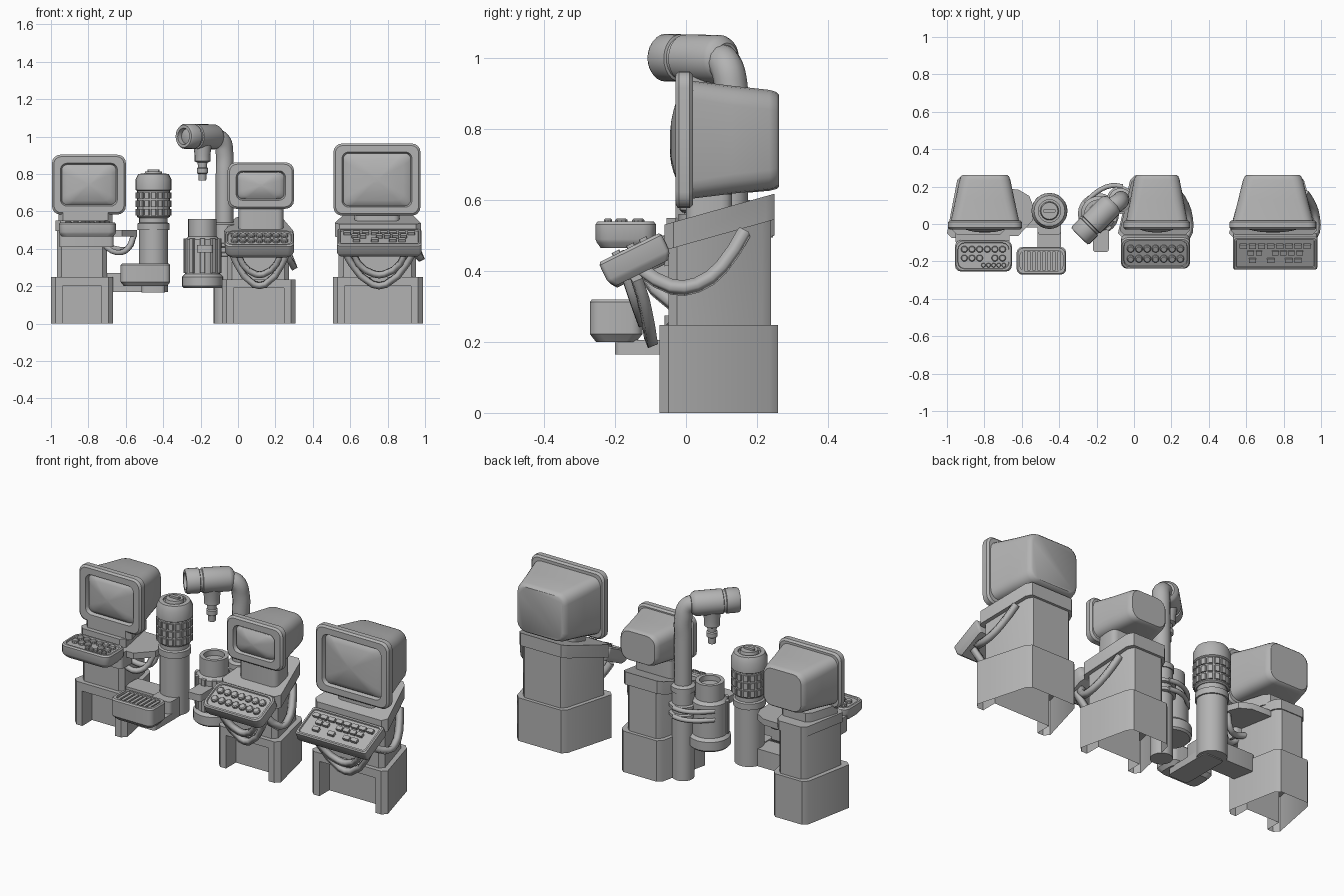
import bpy, bmesh, math
from mathutils import Vector, Matrix

cube = bpy.data.objects.get("Cube")
if cube:
    bpy.data.objects.remove(cube)

GREY = (0.45, 0.45, 0.45, 1)
grey = bpy.data.materials.new("plain_grey")
grey.use_nodes = True
grey.diffuse_color = GREY
grey.node_tree.nodes["Principled BSDF"].inputs["Base Color"].default_value = GREY


# ---- helpers: every solid is a list of rings that get skinned together ----
def rrect(cx, cy, w, d, r, n=3):
    pts = []
    for k, (sx, sy) in enumerate(((1, 1), (-1, 1), (-1, -1), (1, -1))):
        for i in range(n + 1):
            a = math.pi / 2 * (k + i / n)
            pts.append((cx + sx * (w / 2 - r) + r * math.cos(a),
                        cy + sy * (d / 2 - r) + r * math.sin(a)))
    return pts


def plan(x0, x1, y0, y1, notch=()):
    """Footprint with clipped corners that narrows towards the back."""
    cx, h, c = (x0 + x1) / 2, (x1 - x0) / 2, 0.025
    b = h * 0.67
    return [(x0 + c, y0), *notch, (x1 - c, y0), (x1, y0 + c), (cx + b, y1 - c),
            (cx + b - c, y1), (cx - b + c, y1), (cx - b, y1 - c), (x0, y0 + c)]


def prism(outline, z0, z1, slope0=0, slope1=0):
    return [[Vector((x, y, z + s * y)) for x, y in outline] for z, s in ((z0, slope0), (z1, slope1))]


def block(x0, x1, y0, y1, z0, z1, r=0.02, n=3):
    return prism(rrect((x0 + x1) / 2, (y0 + y1) / 2, x1 - x0, y1 - y0, r, n), z0, z1)


def lathe(profile, at=(0, 0, 0), n=24):
    return [[Vector((r * math.cos(2 * math.pi * i / n), r * math.sin(2 * math.pi * i / n), z)) + Vector(at)
             for i in range(n)] for r, z in profile]


def moved(rings, matrix):
    return [[matrix @ v for v in ring] for ring in rings]


def part(name, *solids, open_bottom=False):
    bm = bmesh.new()
    for rings in solids:
        loops = [[bm.verts.new(v) for v in ring] for ring in rings]
        for a, b in zip(loops, loops[1:]):
            for i in range(len(a)):
                j = (i + 1) % len(a)
                bm.faces.new((a[i], a[j], b[j], b[i]))
        bm.faces.new(loops[0][::-1])
        bm.faces.new(loops[-1])
    bmesh.ops.recalc_face_normals(bm, faces=bm.faces)
    if open_bottom:
        low = [f for f in bm.faces if f.calc_center_median().z < 0.001]
        bmesh.ops.delete(bm, geom=low, context='FACES')
    mesh = bpy.data.meshes.new(name)
    bm.to_mesh(mesh)
    bm.free()
    mesh.shade_smooth()
    mesh.set_sharp_from_angle(angle=math.radians(35))
    mesh.materials.append(grey)
    obj = bpy.data.objects.new(name, mesh)
    bpy.context.collection.objects.link(obj)


def tube(name, points, radius, sides=2, steps=6):
    curve = bpy.data.curves.new(name, 'CURVE')
    curve.dimensions = '3D'
    curve.bevel_depth, curve.bevel_resolution = radius, sides
    curve.resolution_u, curve.use_fill_caps = steps, True
    spline = curve.splines.new('BEZIER')
    spline.bezier_points.add(len(points) - 1)
    for p, co in zip(spline.bezier_points, points):
        p.co = co
        p.handle_left_type = p.handle_right_type = 'AUTO'
    curve.materials.append(grey)
    obj = bpy.data.objects.new(name, curve)
    bpy.context.collection.objects.link(obj)


def pedestal(name, x0, x1, height, top):
    y0, y1, leg = -0.075, 0.26, 0.062
    a, b, deep = x0 + leg, x1 - leg, y0 + 0.09
    part(name, prism(plan(x0, x1, y0, y1, ((a, y0), (a, deep), (b, deep), (b, y0))), 0, top),
         prism(plan(x0, x1, y0, y1), top, height), open_bottom=True)


def monitor(name, cx, cz, w, h):
    def ring(y, ww, hh, r):
        return [Vector((px, y, pz)) for px, pz in rrect(cx, cz, ww, hh, r, 4)]
    sw, sh = w - 0.09, h - 0.09
    rings = [ring(0.262, w * 0.60, h * 0.66, 0.05), ring(0.255, w * 0.65, h * 0.70, 0.055),
             ring(0.235, w * 0.69, h * 0.73, 0.055), ring(0.13, w * 0.8, h * 0.79, 0.055),
             ring(0.02, w * 0.92, h * 0.86, 0.05),
             ring(0.02, w - 0.02, h - 0.02, 0.04), ring(0.01, w, h, 0.045), ring(-0.02, w, h, 0.045),
             ring(-0.03, w - 0.02, h - 0.02, 0.04), ring(-0.03, sw, sh, 0.035),
             ring(-0.01, sw - 0.015, sh - 0.015, 0.03)]
    # bulging glass
    for k in (0.9, 0.75, 0.55, 0.35, 0.1):
        rings.append(ring(-0.012 - 0.034 * (1 - k * k), sw * k, sh * k, 0.045 * k))
    part(name, rings)


def keyboard(name, centre, w, d, t, tilt, rows, style):
    m = Matrix.Translation(centre) @ Matrix.Rotation(math.radians(tilt), 4, 'X')
    r = 0.012 if style == "square" else 0.035
    sizes = ((0.03, -t / 2), (0.008, -t / 2 + 0.015), (0, -t / 2 + 0.025), (0, t / 2 - 0.008),
             (0.012, t / 2), (0.03, t / 2), (0.034, t / 2 - 0.008))
    solids = [[[Vector((x, y, z)) for x, y in rrect(0, 0, w - s, d - s, r)] for s, z in sizes]]
    for y, count, skip in rows:
        pitch = (w - 0.06) / count
        for i in range(count):
            x = (i + 0.5 - count / 2) * pitch
            if i in skip:
                continue
            if style == "square":
                k = block(x - pitch * 0.4, x + pitch * 0.4, y - 0.012, y + 0.012, t / 2 - 0.01, t / 2 + 0.008, 0.002, 1)
            else:
                a = pitch * 0.45
                k = lathe(((a, t / 2 - 0.01), (a, t / 2 + 0.004), (a * 0.75, t / 2 + 0.008)), (x, y, 0), 10)
            solids.append(k)
    part(name, *[moved(s, m) for s in solids])


# ---- right-hand terminal, with a level keyboard ----
pedestal("right_pedestal", -1.0, -0.668, 0.248, 0.2)
part("right_column", prism(plan(-0.968, -0.70, -0.05, 0.24), 0.248, 0.5))
part("right_collar", prism(plan(-0.975, -0.69, -0.055, 0.245), 0.495, 0.55))
part("right_neck", prism(plan(-0.96, -0.67, -0.03, 0.18), 0.54, 0.6))
monitor("right_monitor", -0.797, 0.743, 0.395, 0.32)
keyboard("right_keyboard", (-0.805, -0.17, 0.502), 0.305, 0.17, 0.075, 0,
         ((0.035, 6, ()), (-0.012, 6, (3,)), (-0.05, 9, (0, 1, 2, 3))), "round")
part("right_keyboard_support", block(-0.955, -0.665, -0.11, 0.0, 0.41, 0.5, 0.02))
part("side_shelf", prism([(-0.74, 0.19), (-0.62, 0.185), (-0.56, 0.15), (-0.54, 0.1), (-0.54, 0.02),
                          (-0.62, -0.065), (-0.74, -0.065)], 0.465, 0.5))
for i in range(2):
    tube("shelf_hose", ((-0.72, -0.03 + i * 0.05, 0.42), (-0.65, -0.03 + i * 0.05, 0.38 + i * 0.02),
                        (-0.59, i * 0.05, 0.40), (-0.555, 0.03 + i * 0.04, 0.48)), 0.016, 1, 3)

# ---- middle and left terminals share one slanted design ----
SLOPE = 0.28
for side, x0, x1, ph, notch, drop, mon, board in (
        ("middle", -0.086, 0.308, 0.235, 0.19, -0.045, (0.122, 0.738, 0.355, 0.248), (0.115, 0.37)),
        ("left", 0.508, 0.988, 0.248, 0.2, 0, (0.743, 0.77, 0.465, 0.385), (0.755, 0.45))):
    pedestal(side + "_pedestal", x0, x1, ph, notch)
    part(side + "_column", prism(plan(x0 + 0.03, x1 - 0.035, -0.05, 0.24), ph, 0.49 + drop, 0, SLOPE))
    part(side + "_collar", prism(plan(x0 + 0.01, x1 - 0.01, -0.06, 0.25), 0.475 + drop, 0.548 + drop, SLOPE, SLOPE))
    part(side + "_neck", block(mon[0] - 0.12, mon[0] + 0.12, 0.0, 0.13, 0.5 + drop, mon[1] - mon[3] * 0.4, 0.03))
    monitor(side + "_monitor", *mon)
    bx, bw = board
    at = (bx, -0.142, 0.43 + drop * 0.15)
    if side == "left":
        rows = ((0.045, 8, ()), (0.005, 9, (0, 3, 8)), (-0.04, 8, (0, 2, 4, 7)))
        keyboard("left_keyboard", at, bw, 0.195, 0.08, 26, rows, "square")
    else:
        keyboard("middle_keyboard", at, bw, 0.185, 0.08, 26, ((0.03, 7, ()), (-0.03, 7, ())), "round")
    # hanging loops under the keyboard
    for i in range(2):
        half, low = bw * (0.4 - 0.1 * i), 0.195 + 0.055 * i
        y = -0.1 - 0.025 * i
        tube(side + "_loop", ((bx - half, y - 0.04, 0.38), (bx - half * 0.82, y - 0.02, 0.32),
                              (bx - half * 0.2, y, low + 0.015), (bx + half * 0.2, y, low + 0.015),
                              (bx + half * 0.82, y - 0.02, 0.32), (bx + half, y - 0.04, 0.38)), 0.021, 0, 2)
    # side strap from collar to keyboard
    sx = x1 - 0.015
    tube(side + "_side_strap", ((sx - 0.06, 0.165, 0.51 + drop), (sx - 0.02, 0.1, 0.41 + drop),
                                (sx, 0.03, 0.36 + drop), (sx, -0.04, 0.355 + drop),
                                (sx - 0.05, -0.12, 0.40)), 0.023, 0, 2)

# ---- studded cylinder on its bracket ----
CYL = (-0.452, 0.07, 0)
part("cylinder_column", lathe(((0.078, 0.17), (0.078, 0.5), (0.086, 0.5), (0.086, 0.535), (0.076, 0.54), (0.076, 0.58)), CYL))
part("cylinder_head", lathe(((0.08, 0.565), (0.088, 0.572), (0.088, 0.71), (0.096, 0.715), (0.096, 0.77), (0.082, 0.8),
                             (0.06, 0.802), (0.06, 0.79), (0.05, 0.79), (0.045, 0.812)), CYL),
     block(-0.485, -0.42, 0.06, 0.08, 0.8, 0.823, 0.004, 1))
studs = []
for row in range(3):
    for i in range(16):
        m = Matrix.Translation(CYL) @ Matrix.Rotation(2 * math.pi * i / 16, 4, 'Z')
        z = 0.578 + row * 0.045
        studs.append(moved(block(0.08, 0.096, -0.014, 0.014, z, z + 0.034, 0.003, 1), m))
part("cylinder_studs", *studs)
part("bracket", block(-0.515, -0.39, -0.2, 0.09, 0.165, 0.205, 0.02),
     block(-0.515, -0.39, -0.06, 0.09, 0.2, 0.275, 0.02),
     block(-0.71, -0.42, -0.02, 0.1, 0.17, 0.27, 0.02))
tray_cx, tray_cy = -0.495, -0.197
part("tray", [[Vector((x, y, z)) for x, y in rrect(tray_cx, tray_cy, 0.265 - s, 0.148 - s, 0.03)]
              for s, z in ((0.035, 0.2), (0, 0.222), (0, 0.312), (0.012, 0.32), (0.035, 0.32), (0.035, 0.305))])
part("tray_slats", *[block(x - 0.008, x + 0.008, -0.25, -0.145, 0.3, 0.316, 0.003, 1)
                     for x in [tray_cx + (i - 3.5) * 0.027 for i in range(8)]])

# ---- canister ----
CAN = (-0.19, 0.055, 0)
part("canister", lathe(((0.1, 0.19), (0.11, 0.2), (0.11, 0.25), (0.094, 0.265), (0.094, 0.45), (0.076, 0.465),
                        (0.076, 0.56), (0.055, 0.56), (0.055, 0.53)), CAN))
ribs = []
for i in range(-2, 3):
    m = Matrix.Translation(CAN) @ Matrix.Rotation(math.radians(-90 + 36 * i), 4, 'Z')
    ribs.append(moved(block(0.07, 0.103, -0.014, 0.014, 0.27, 0.455, 0.004, 1), m))
part("canister_ribs", *ribs)
part("canister_spout", block(-0.22, -0.135, -0.15, 0.0, 0.38, 0.42, 0.015))

# ---- standing pipe with a swivelling head ----
PX, PY = -0.072, 0.128
part("pipe_base", lathe(((0.058, 0), (0.058, 0.5), (0.064, 0.5), (0.064, 0.53), (0.047, 0.54)), (PX, PY, 0)))
tube("pipe", ((PX, PY, 0.5), (PX, PY, 0.8), (PX, PY, 0.91), (-0.088, 0.112, 0.98), (-0.14, 0.085, 1.0)), 0.047, 4)
for z in (0.37, 0.42):
    part("pipe_clamp", lathe(((0.06, z - 0.012), (0.074, z - 0.008), (0.074, z + 0.008), (0.06, z + 0.012)), (PX, PY, 0)))
    tube("clamp_hoop", ((-0.06, 0.2, z), (-0.12, 0.205, z), (-0.2, 0.17, z), (-0.26, 0.11, z)), 0.013, 1, 3)
aim = Matrix.Translation((-0.118, 0.107, 0.998)) @ Vector((-1, -1, 0.02)).to_track_quat('Z', 'Y').to_matrix().to_4x4()
part("pipe_head", moved(lathe(((0.045, -0.012), (0.06, 0), (0.067, 0.015), (0.067, 0.155), (0.06, 0.158), (0.06, 0.17),
                               (0.067, 0.173), (0.067, 0.235), (0.06, 0.245), (0.044, 0.245), (0.04, 0.22),
                               (0.02, 0.227))), aim))
part("nozzle", lathe(((0.02, 0.765), (0.022, 0.8), (0.03, 0.805), (0.03, 0.83), (0.024, 0.835), (0.026, 0.86),
                      (0.042, 0.868), (0.042, 0.9), (0.05, 0.96)), (-0.19, 0.035, 0), 16))
